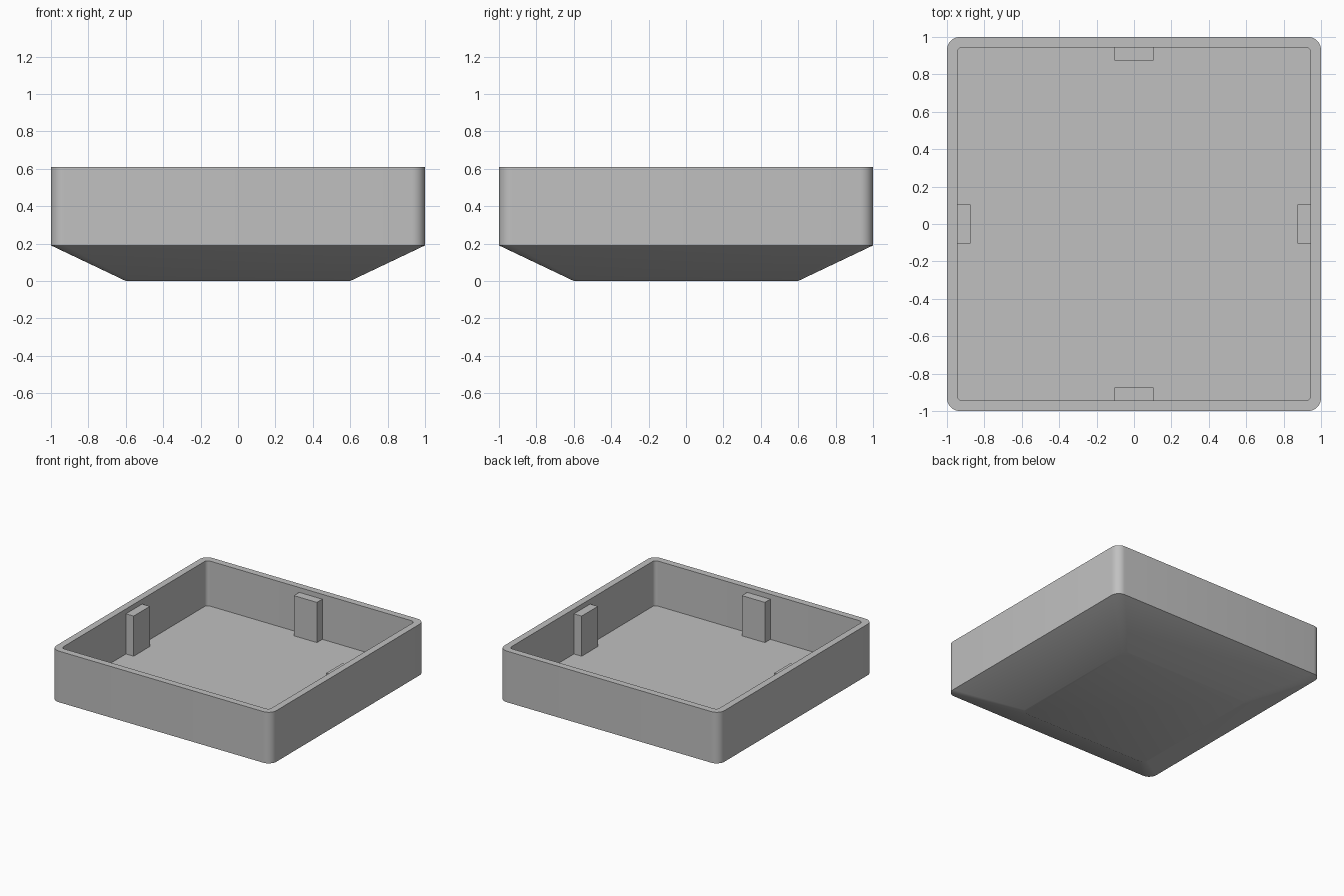
import bpy
import bmesh
import math

cube = bpy.data.objects.get("Cube")
if cube:
    bpy.data.objects.remove(cube, do_unlink=True)

GREY = (0.53, 0.53, 0.53, 1)
grey = bpy.data.materials.new("plain grey")
grey.use_nodes = True
grey.diffuse_color = GREY
grey.node_tree.nodes["Principled BSDF"].inputs["Base Color"].default_value = GREY

FLOOR, RIM = 0.24, 0.61
INNER = 0.945


def rounded_square(half, radius, steps=8):
    """Counter-clockwise outline of a square with round corners."""
    points = []
    for corner in range(4):
        middle = math.pi / 4 + corner * math.pi / 2
        cx = math.copysign(half - radius, math.cos(middle))
        cy = math.copysign(half - radius, math.sin(middle))
        for i in range(steps + 1):
            a = (corner + i / steps) * math.pi / 2
            points.append((cx + radius * math.cos(a), cy + radius * math.sin(a)))
    return points


def finish(bm, name):
    bmesh.ops.recalc_face_normals(bm, faces=bm.faces)
    mesh = bpy.data.meshes.new(name)
    bm.to_mesh(mesh)
    bm.free()
    mesh.materials.append(grey)
    obj = bpy.data.objects.new(name, mesh)
    bpy.context.collection.objects.link(obj)
    return obj


# Tray: one skin lofted from the base, up the outside, over the rim, to the floor
sections = [(0.6, 0.04, 0), (1, 0.07, 0.19), (1, 0.07, RIM),
            (INNER, 0.03, RIM), (INNER, 0.03, FLOOR)]
bm = bmesh.new()
rings = [[bm.verts.new((x, y, z)) for x, y in rounded_square(half, radius)]
         for half, radius, z in sections]
for low, high in zip(rings, rings[1:]):
    for i in range(len(low)):
        j = (i + 1) % len(low)
        bm.faces.new((low[i], low[j], high[j], high[i]))
bm.faces.new(rings[0])
bm.faces.new(rings[-1])
tray = finish(bm, "tray")
bpy.context.view_layer.objects.active = tray
tray.select_set(True)
bpy.ops.object.shade_smooth_by_angle(angle=math.radians(30))

# Support tabs: one upright block in the middle of each inner wall
TAB_TOP, TAB_DEPTH, TAB_WIDTH = 0.57, 0.07, 0.21
for turn, side in enumerate(("left", "back", "right", "front")):
    bm = bmesh.new()
    bmesh.ops.create_cube(bm, size=1)
    for v in bm.verts:
        v.co.x = INNER - TAB_DEPTH / 2 + v.co.x * TAB_DEPTH
        v.co.y *= TAB_WIDTH
        v.co.z = (FLOOR + TAB_TOP) / 2 + v.co.z * (TAB_TOP - FLOOR)
    tab = finish(bm, side + "_support_tab")
    tab.rotation_euler.z = turn * math.pi / 2
